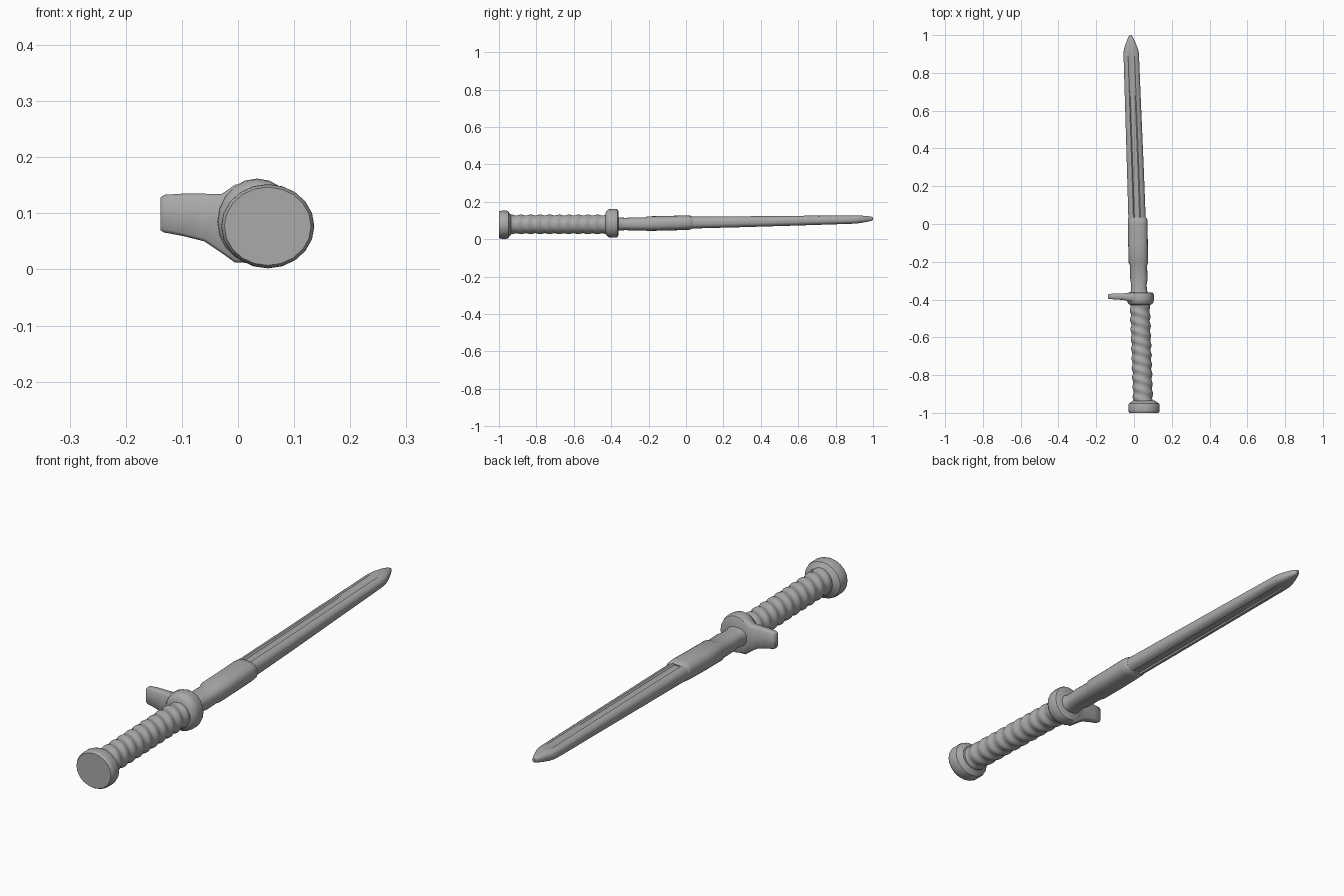
import bpy, bmesh, math

steel = bpy.data.materials.new("grey metal")
steel.diffuse_color = (0.4, 0.4, 0.4, 1)


def finish(bm, name, angle=35):
    bmesh.ops.recalc_face_normals(bm, faces=bm.faces)
    me = bpy.data.meshes.new(name)
    bm.to_mesh(me)
    bm.free()
    ob = bpy.data.objects.new(name, me)
    bpy.context.collection.objects.link(ob)
    me.materials.append(steel)
    bpy.ops.object.select_all(action='DESELECT')
    ob.select_set(True)
    bpy.context.view_layer.objects.active = ob
    bpy.ops.object.shade_smooth_by_angle(angle=math.radians(angle))
    return ob


def loft(name, rings, angle=35):
    """Skin a list of equally long point rings and cap both ends."""
    bm = bmesh.new()
    loops = [[bm.verts.new(p) for p in ring] for ring in rings]
    n = len(loops[0])
    for a, b in zip(loops, loops[1:]):
        for i in range(n):
            j = (i + 1) % n
            bm.faces.new((a[i], a[j], b[j], b[i]))
    bm.faces.new(loops[0])
    bm.faces.new(loops[-1])
    return finish(bm, name, angle)


def oval(y, cx, cz, rx, rz, n=24, power=1.0):
    ring = []
    for i in range(n):
        a = 2 * math.pi * i / n
        c, s = math.cos(a), math.sin(a)
        ring.append((cx + rx * math.copysign(abs(c) ** power, c), y,
                     cz + rz * math.copysign(abs(s) ** power, s)))
    return ring


def axis_x(y):
    return 0.021 - 0.033 * y


# Pommel: a thick disc with softened rims
loft("pommel", [oval(y, 0.053, 0.077, 0.083 * k, 0.075 * k, 20) for y, k in
                ((-1.0, 0.93), (-0.993, 0.985), (-0.985, 1), (-0.96, 1),
                 (-0.95, 0.96), (-0.945, 0.85), (-0.935, 0.68))])

# Grip: slanted wrap ridges
grip = []
for k in range(89):
    y = -0.945 + 0.54 * k / 88
    ring = []
    for i in range(24):
        a = 2 * math.pi * i / 24
        r = 0.050 + 0.0028 * math.sin(2 * math.pi * (y + 0.945) / 0.051 + 2 * math.cos(a))
        ring.append((axis_x(y) - 0.004 + r * 1.03 * math.cos(a), y,
                     0.079 + r * math.sin(a)))
    grip.append(ring)
loft("grip", grip, 60)

# Guard: rounded collar
loft("guard", [oval(y, 0.034, 0.085, 0.071 * k, 0.077 * k, 20) for y, k in
               ((-0.43, 0.74), (-0.423, 0.88), (-0.412, 0.98), (-0.40, 1),
                (-0.375, 1), (-0.366, 0.95), (-0.362, 0.85))])

# Guard lug: flat tapering tab on one side
tab = []
for x, z0, z1, y0, y1 in ((0.03, 0.012, 0.155, -0.412, -0.366),
                          (-0.005, 0.012, 0.151, -0.411, -0.366),
                          (-0.03, 0.03, 0.134, -0.407, -0.366),
                          (-0.06, 0.05, 0.135, -0.402, -0.367),
                          (-0.10, 0.06, 0.135, -0.399, -0.368),
                          (-0.132, 0.066, 0.133, -0.397, -0.370),
                          (-0.138, 0.070, 0.128, -0.393, -0.373)):
    e = 0.006
    tab.append([(x, y0 + e, z0), (x, y1 - e, z0), (x, y1, z0 + e), (x, y1, z1 - e),
                (x, y1 - e, z1), (x, y0 + e, z1), (x, y0, z1 - e), (x, y0, z0 + e)])
loft("guard_lug", tab, 50)

# Neck and sleeve holding the blade
loft("blade_sleeve", [oval(y, cx, cz, rx, rz, 24, 0.8) for y, cx, cz, rx, rz in
                      ((-0.37, 0.027, 0.081, 0.046, 0.037),
                       (-0.345, 0.026, 0.081, 0.042, 0.034),
                       (-0.32, 0.026, 0.081, 0.041, 0.033),
                       (-0.29, 0.026, 0.081, 0.046, 0.035),
                       (-0.22, 0.024, 0.081, 0.045, 0.035),
                       (-0.205, 0.023, 0.083, 0.051, 0.039),
                       (-0.10, 0.021, 0.085, 0.052, 0.039),
                       (0.0, 0.020, 0.088, 0.052, 0.039),
                       (0.025, 0.019, 0.088, 0.051, 0.037),
                       (0.034, 0.018, 0.088, 0.046, 0.031))])

# Blade: rounded bar with a fuller on both flats, tapering to a blunt point
quarter = [(1.0, 0.3), (0.92, 0.62), (0.72, 0.88), (0.42, 1.0), (0.30, 0.0), (0.0, 0.0)]


def blade_ring(y, cx, cz, w, t, depth):
    top = [(u, v) for u, v in quarter]
    top[4], top[5] = (0.30, 1.0 - depth), (0.0, 1.0 - depth)
    half = top + [(-u, v) for u, v in reversed(top[:-1])]
    full = half + [(-u, -v) for u, v in half]
    return [(cx + u * w, y, cz + v * t) for u, v in full]


loft("blade", [blade_ring(*r) for r in (
    (0.0, 0.017, 0.088, 0.046, 0.032, 0.2),
    (0.3, 0.007, 0.093, 0.0445, 0.029, 0.2),
    (0.6, -0.004, 0.099, 0.0425, 0.026, 0.2),
    (0.88, -0.014, 0.104, 0.041, 0.022, 0.2),
    (0.91, -0.015, 0.105, 0.040, 0.0215, 0.02),
    (0.93, -0.016, 0.106, 0.036, 0.020, 0.0),
    (0.965, -0.017, 0.108, 0.023, 0.016, 0.0),
    (0.99, -0.018, 0.109, 0.012, 0.011, 0.0),
    (1.0, -0.018, 0.109, 0.006, 0.007, 0.0))], 30)
